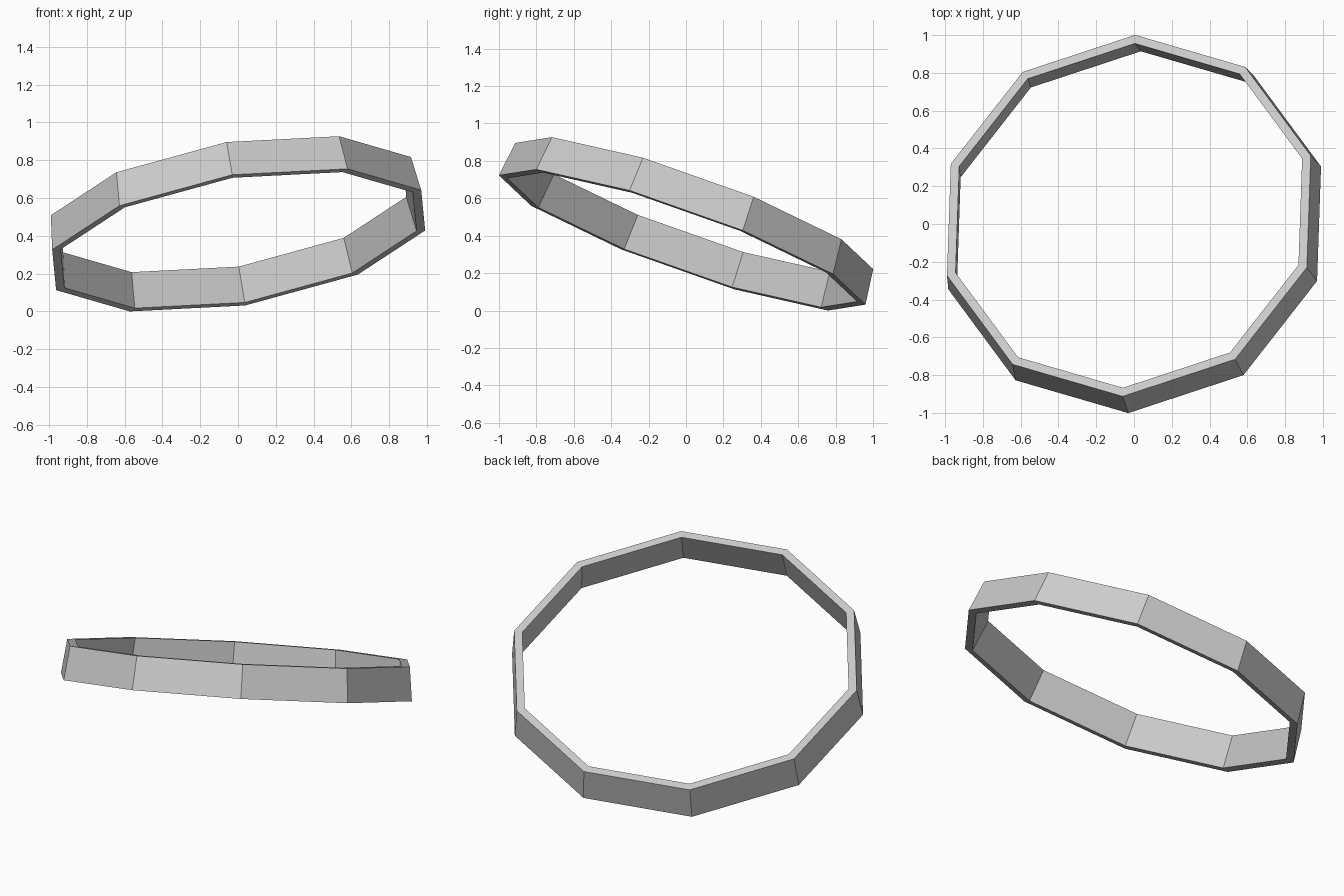
import bpy, bmesh, math
from mathutils import Vector, Matrix

if "Cube" in bpy.data.objects:
    bpy.data.objects.remove(bpy.data.objects["Cube"])

SIDES = 10
# Wall cross-section (radius, height): flares slightly towards the bottom
PROFILE = [(1.04, 0.0), (1.015, 0.195), (0.967, 0.195), (0.992, 0.0)]

# Revolve the cross-section into a ten-sided ring
bm = bmesh.new()
loops = []
for i in range(SIDES):
    a = 2 * math.pi * i / SIDES
    loops.append([bm.verts.new((r * math.cos(a), r * math.sin(a), z)) for r, z in PROFILE])
for i in range(SIDES):
    p, q = loops[i], loops[(i + 1) % SIDES]
    for k in range(4):
        m = (k + 1) % 4
        bm.faces.new((p[k], q[k], q[m], p[m]))
bmesh.ops.recalc_face_normals(bm, faces=bm.faces)

# Tilt: ring axis, and the direction of one corner
n = Vector((-0.1697, 0.3586, 1)).normalized()
u = Vector((-0.033, -0.957, 0.337))
u = (u - n * u.dot(n)).normalized()
v = n.cross(u)
rot = Matrix((u, v, n)).transposed().to_4x4()
bm.transform(Matrix.Translation((0.004, -0.018, 0.377)) @ rot)

# Centre on x and y and rest the lowest corner on the ground
lo = [min(w.co[k] for w in bm.verts) for k in range(3)]
hi = [max(w.co[k] for w in bm.verts) for k in range(3)]
bm.transform(Matrix.Translation((-(lo[0] + hi[0]) / 2, -(lo[1] + hi[1]) / 2, -lo[2])))

me = bpy.data.meshes.new("tilted_ring")
bm.to_mesh(me)
bm.free()
bpy.context.collection.objects.link(bpy.data.objects.new("tilted_ring", me))
